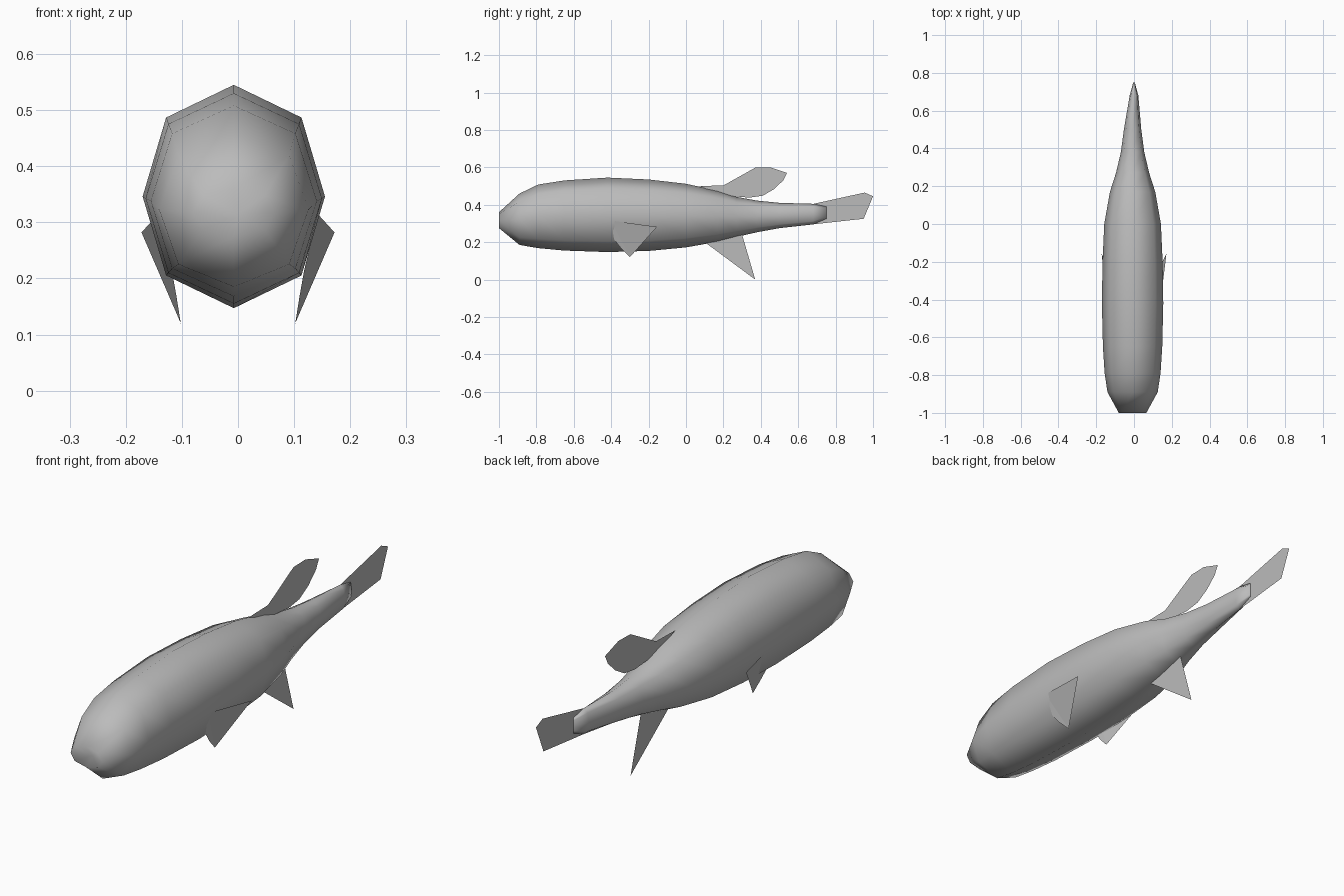
import bpy, bmesh, math

cube = bpy.data.objects.get("Cube")
if cube:
    bpy.data.objects.remove(cube)

grey = bpy.data.materials.new("plain grey")
grey.use_nodes = True
colour = (0.5, 0.5, 0.5, 1)
grey.diffuse_color = colour
grey.node_tree.nodes["Principled BSDF"].inputs["Base Color"].default_value = colour


def add_object(name, bm):
    mesh = bpy.data.meshes.new(name)
    bm.to_mesh(mesh)
    bm.free()
    mesh.materials.append(grey)
    obj = bpy.data.objects.new(name, mesh)
    bpy.context.collection.objects.link(obj)
    return obj


def add_fin(name, points):
    bm = bmesh.new()
    face = bm.faces.new([bm.verts.new(p) for p in points])
    bmesh.ops.triangulate(bm, faces=[face])
    return add_object(name, bm)


# Body: eight-sided rings along y, each (y, bottom, top, half width)
sections = [
    (-1.0, .275, .36, .073), (-.89, .185, .46, .133), (-.79, .168, .508, .148),
    (-.65, .155, .53, .157), (-.42, .147, .545, .1625), (-.2, .153, .535, .159),
    (0, .172, .512, .15), (.17, .202, .475, .12), (.27, .228, .442, .088),
    (.38, .253, .422, .062), (.5, .275, .41, .046), (.68, .295, .405, .023),
    (.75, .325, .39, .004),
]
bm = bmesh.new()
rings = []
for y, low, high, half in sections:
    ring = []
    for i in range(8):
        a = math.tau * i / 8
        shift = -.0075 if y < .6 else 0
        ring.append(bm.verts.new((shift + half * math.sin(a) * (1.05 if i % 2 else 1), y,
                                  (low + high) / 2 + (high - low) / 2 * math.cos(a))))
    rings.append(ring)
for a, b in zip(rings, rings[1:]):
    for i in range(8):
        j = (i + 1) % 8
        bm.faces.new((a[i], a[j], b[j], b[i]))
bm.faces.new(rings[-1])
# Mouth: shallow dent in the blunt nose
mouth = bm.verts.new((0, -.97, .315))
for i in range(8):
    bm.faces.new((mouth, rings[0][(i + 1) % 8], rings[0][i]))
bmesh.ops.recalc_face_normals(bm, faces=bm.faces)
for f in bm.faces:
    f.smooth = True
add_object("body", bm)

# Fins on the centre line, drawn as (y, z) outlines
outlines = {
    "dorsal_fin": [(.07, .5), (.2, .503), (.37, .598), (.45, .6), (.54, .57), (.52, .53),
                   (.47, .483), (.41, .448), (.34, .438), (.2, .45)],
    "tail_fin": [(.66, .4), (.955, .465), (1, .445), (.95, .325), (.66, .293)],
    "anal_fin": [(.1, .2), (.2, .25), (.3, .24), (.37, 0)],
}
for name, outline in outlines.items():
    add_fin(name, [(0, y, z) for y, z in outline])

# Paired side fins
for name, side in (("left_pectoral_fin", 1), ("right_pectoral_fin", -1)):
    add_fin(name, [(side * x, y, z) for x, y, z in [
        (.142, -.4, .315), (.172, -.155, .282), (.102, -.3, .12),
        (.11, -.35, .17), (.118, -.385, .215)]])
